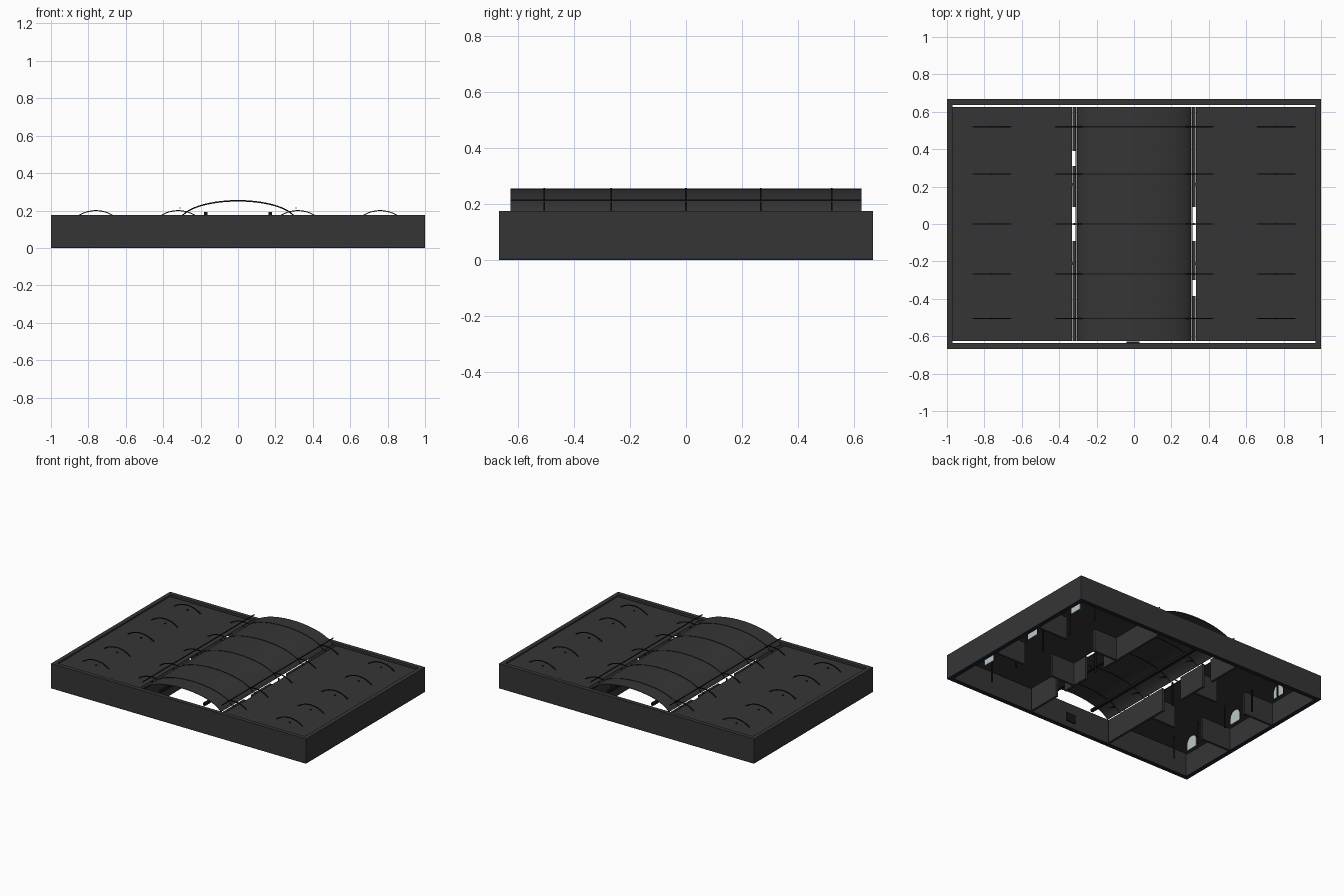
import bpy, bmesh, math
from mathutils import Vector

cube = bpy.data.objects.get("Cube")
if cube:
    bpy.data.objects.remove(cube, do_unlink=True)


def material(name, r, g, b):
    m = bpy.data.materials.new(name)
    m.use_nodes = True
    m.diffuse_color = (r, g, b, 1)
    bsdf = m.node_tree.nodes["Principled BSDF"]
    bsdf.inputs["Base Color"].default_value = (r, g, b, 1)
    bsdf.inputs["Roughness"].default_value = 0.8
    return m


GREY = material("dark grey plaster", 0.036, 0.036, 0.036)
BLACK = material("black metal", 0.008, 0.008, 0.008)
NAVY = material("navy base trim", 0.012, 0.016, 0.03)
PALE = material("pale glass", 0.5, 0.58, 0.56)


def finish(bm, name, mat, smooth=False):
    bmesh.ops.recalc_face_normals(bm, faces=bm.faces)
    me = bpy.data.meshes.new(name)
    bm.to_mesh(me)
    bm.free()
    me.materials.append(mat)
    ob = bpy.data.objects.new(name, me)
    bpy.context.collection.objects.link(ob)
    if smooth:
        bpy.ops.object.select_all(action="DESELECT")
        ob.select_set(True)
        bpy.context.view_layer.objects.active = ob
        bpy.ops.object.shade_smooth_by_angle(angle=math.radians(40))
    return ob


def box(name, mat, x0, x1, y0, y1, z0, z1):
    bm = bmesh.new()
    bmesh.ops.create_cube(bm, size=1)
    for v in bm.verts:
        v.co = ((x0 + x1) / 2 + v.co.x * (x1 - x0),
                (y0 + y1) / 2 + v.co.y * (y1 - y0),
                (z0 + z1) / 2 + v.co.z * (z1 - z0))
    return finish(bm, name, mat)


def extrude_profile(name, mat, points, offset, smooth=False):
    """Close a planar outline and extrude it along offset."""
    bm = bmesh.new()
    face = bm.faces.new([bm.verts.new(p) for p in points])
    made = bmesh.ops.extrude_face_region(bm, geom=[face])["geom"]
    verts = [g for g in made if isinstance(g, bmesh.types.BMVert)]
    bmesh.ops.translate(bm, verts=verts, vec=Vector(offset))
    return finish(bm, name, mat, smooth)


def arch(cx, cz, a, b, y, start, steps=24):
    """Points on an elliptical arc, from one springing to the other."""
    pts = []
    for i in range(steps + 1):
        t = start + (math.pi - 2 * start) * i / steps
        pts.append((cx + a * math.cos(t), y, cz + b * math.sin(t)))
    return pts


def band(name, mat, cx, cz, a, b, thick, y, depth, start, steps=24):
    outer = arch(cx, cz, a, b, y, start, steps)
    inner = arch(cx, cz, a - thick, b - thick, y, start, steps)
    return extrude_profile(name, mat, outer + inner[::-1], (0, depth, 0), True)


def column(name, x, y, height):
    bm = bmesh.new()
    bmesh.ops.create_cone(bm, cap_ends=True, segments=10, radius1=0.006,
                          radius2=0.006, depth=height)
    bmesh.ops.translate(bm, verts=bm.verts, vec=(x, y, height / 2))
    return finish(bm, name, BLACK, True)


W, D, H, ROOF = 1.0, 0.667, 0.175, 0.165
RIBS = (-0.505, -0.267, 0.0, 0.267, 0.52)

# Perimeter walls with base trim
for s, side in ((-1, "right"), (1, "left")):
    x0, x1 = sorted((s * W, s * 0.97))
    box(side + "_outer_wall", GREY, x0, x1, -D, D, 0.005, H)
    box(side + "_base_trim", NAVY, x0, x1, -D, D, 0, 0.005)
for s, side in ((-1, "front"), (1, "back")):
    y0, y1 = sorted((s * D, s * 0.637))
    box(side + "_outer_wall", GREY, -0.97, 0.97, y0, y1, 0.005, H)
    box(side + "_base_trim", NAVY, -0.97, 0.97, y0, y1, 0, 0.005)

# Central vault and its ribs
band("vault_shell", GREY, 0, 0.14, 0.312, 0.114, 0.004, -0.626, 1.252,
     0.22, 40)
for i, y in enumerate(RIBS):
    band(f"vault_rib_{i}", BLACK, 0, 0.14, 0.315, 0.116, 0.008, y - 0.003,
         0.006, 0.22, 40)

# Both aisles: roof, rails, columns with curved brackets, cross walls, glazing
for s, side in ((-1, "right"), (1, "left")):
    x0, x1 = sorted((s * 0.332, s * 0.97))
    box(side + "_aisle_roof", GREY, x0, x1, -0.626, 0.626, ROOF - 0.006, ROOF)
    for x, z, r, part in ((0.31, 0.213, 0.0025, "thin_rail"),
                          (0.172, 0.183, 0.009, "light_track")):
        box(f"{side}_{part}", BLACK, s * x - r, s * x + r, -0.626, 0.626,
            z - r, z + r)
    for i, y in enumerate(RIBS):
        for cx, row in ((0.32, "nave"), (0.76, "aisle")):
            column(f"{side}_{row}_column_{i}", s * cx, y, 0.17)
            band(f"{side}_{row}_bracket_{i}", BLACK, s * cx, 0.027, 0.175,
                 0.175, 0.005, y - 0.003, 0.006, 0.92, 16)
    for n, y in (("front", -0.21), ("back", 0.21)):
        for part, a, b in (("inner", 0.33, 0.51), ("outer", 0.74, 0.97)):
            xa, xb = sorted((s * a, s * b))
            box(f"{side}_{n}_{part}_cross_wall", GREY, xa, xb,
                y - 0.008, y + 0.008, 0, ROOF - 0.006)
    for i, y in enumerate((-0.43, 0, 0.43)):
        for name, mat, half, t in (("glass", PALE, 0.045, 0.006),
                                   ("frame", BLACK, 0.049, 0.003)):
            top = arch(y, 0.115, half, half, 0, 0, 14)
            outline = [(s * 0.845 - t / 2, p[0], p[2]) for p in top]
            outline += [(s * 0.845 - t / 2, y + k * half, 0.07) for k in (-1, 1)]
            extrude_profile(f"{side}_arched_{name}_{i}", mat, outline, (t, 0, 0))

# Nave walls, broken by doorways
NAVE_WALLS = {-1: ((-0.626, -0.09), (0.09, 0.31), (0.39, 0.626)),
              1: ((-0.626, -0.385), (-0.30, -0.09), (0.09, 0.626))}
for s, spans in NAVE_WALLS.items():
    for i, (y0, y1) in enumerate(spans):
        side = "left" if s > 0 else "right"
        box(f"{side}_nave_wall_{i}", GREY, s * 0.32 - 0.008, s * 0.32 + 0.008,
            y0, y1, 0, ROOF)

# Plate inside the front wall
box("front_wall_plate", BLACK, -0.04, 0.03, -0.637, -0.629, 0.04, 0.10)
